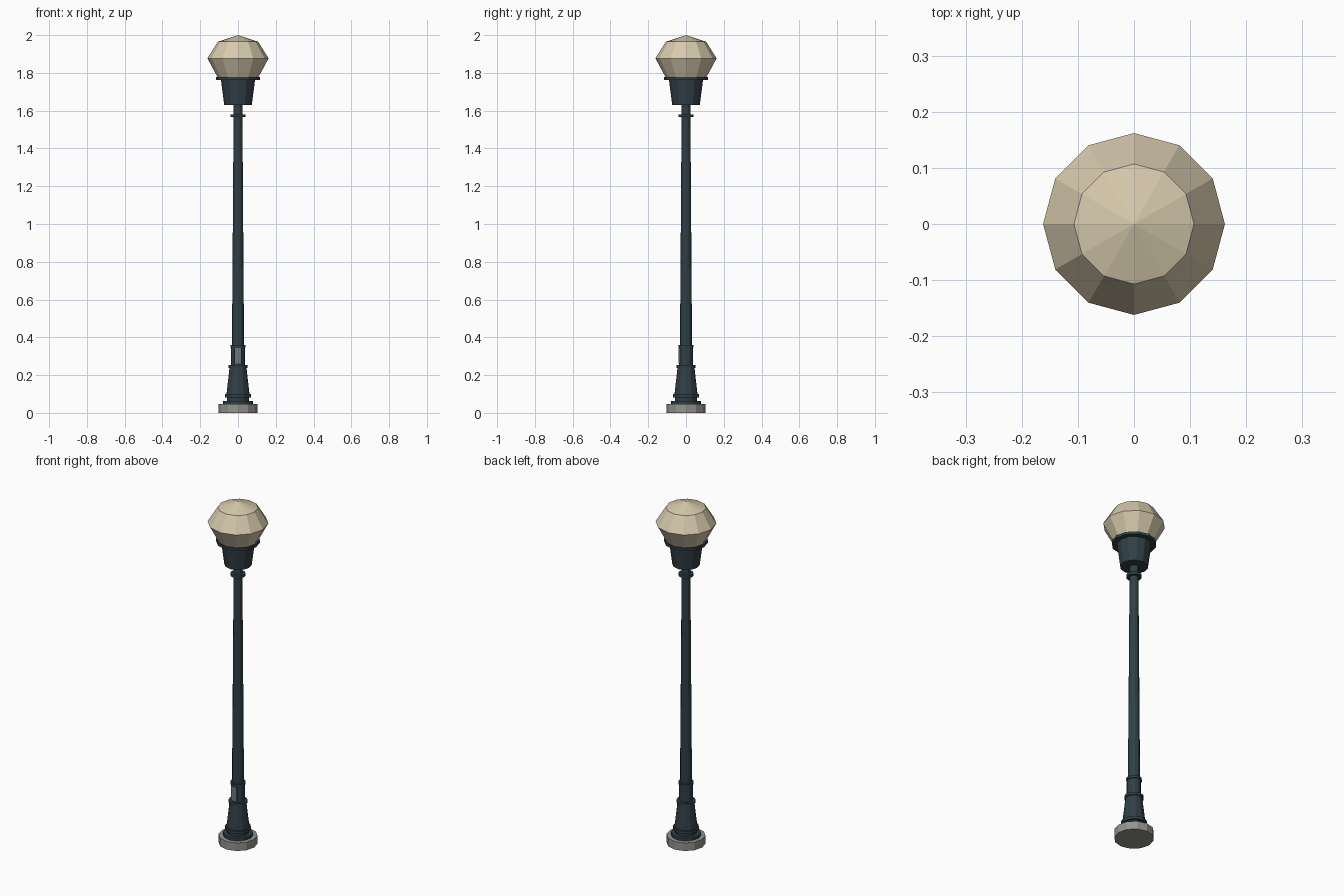
import bpy, math

cube = bpy.data.objects.get("Cube")
if cube:
    bpy.data.objects.remove(cube, do_unlink=True)

SIDES = 12


def material(name, rgb):
    m = bpy.data.materials.new(name)
    m.use_nodes = True
    m.diffuse_color = (*rgb, 1)
    m.node_tree.nodes["Principled BSDF"].inputs["Base Color"].default_value = (*rgb, 1)
    return m


iron = material("dark teal iron", (0.03, 0.05, 0.06))
stone = material("grey stone", (0.29, 0.29, 0.28))
steel = material("grey steel", (0.16, 0.18, 0.19))
glass = material("cream glass", (0.67, 0.58, 0.41))


def turned(name, profile, mat):
    """Revolve (radius, height) pairs; a zero radius becomes a single tip."""
    verts, rings, faces = [], [], []
    for r, z in profile:
        n = SIDES if r else 1
        rings.append([len(verts) + i for i in range(n)])
        verts += [(r * math.cos(math.tau * i / SIDES),
                   r * math.sin(math.tau * i / SIDES), z) for i in range(n)]
    for a, b in zip(rings, rings[1:]):
        for i in range(SIDES):
            j = (i + 1) % SIDES
            faces.append((a[i], a[j], b[0]) if len(b) == 1
                         else (a[i], a[j], b[j], b[i]))
    faces.append(rings[0][::-1])
    if len(rings[-1]) > 1:
        faces.append(rings[-1])
    mesh = bpy.data.meshes.new(name)
    mesh.from_pydata(verts, [], faces)
    mesh.materials.append(mat)
    ob = bpy.data.objects.new(name, mesh)
    bpy.context.collection.objects.link(ob)
    return ob


# Footing and pedestal
turned("footing", [(0.104, 0), (0.104, 0.047)], stone)
turned("foot_flange", [(0.08, 0.047), (0.08, 0.064)], iron)
turned("foot_neck", [(0.058, 0.064), (0.058, 0.084)], iron)
turned("lower_ring", [(0.069, 0.082), (0.069, 0.099)], iron)
turned("pedestal", [(0.061, 0.099), (0.045, 0.238)], iron)
turned("pedestal_ring", [(0.051, 0.238), (0.051, 0.253)], iron)

# Column with its access plate
turned("lower_column", [(0.036, 0.253), (0.036, 0.345)], iron)
turned("column_ring", [(0.041, 0.345), (0.041, 0.359)], iron)
turned("shaft", [(0.032, 0.359), (0.023, 1.632)], iron)
turned("upper_ring", [(0.040, 1.566), (0.040, 1.581)], iron)
bpy.ops.mesh.primitive_cube_add(size=1, location=(0, -0.0345, 0.302))
plate = bpy.context.object
plate.name = "access_plate"
plate.scale = (0.036, 0.009, 0.082)
plate.data.materials.append(steel)

# Lamp head
turned("lamp_holder", [(0.073, 1.63), (0.090, 1.762)], iron)
turned("holder_rim", [(0.117, 1.762), (0.117, 1.777)], iron)
turned("globe", [(0.108, 1.777), (0.162, 1.877), (0.107, 1.965), (0, 2.0)], glass)
